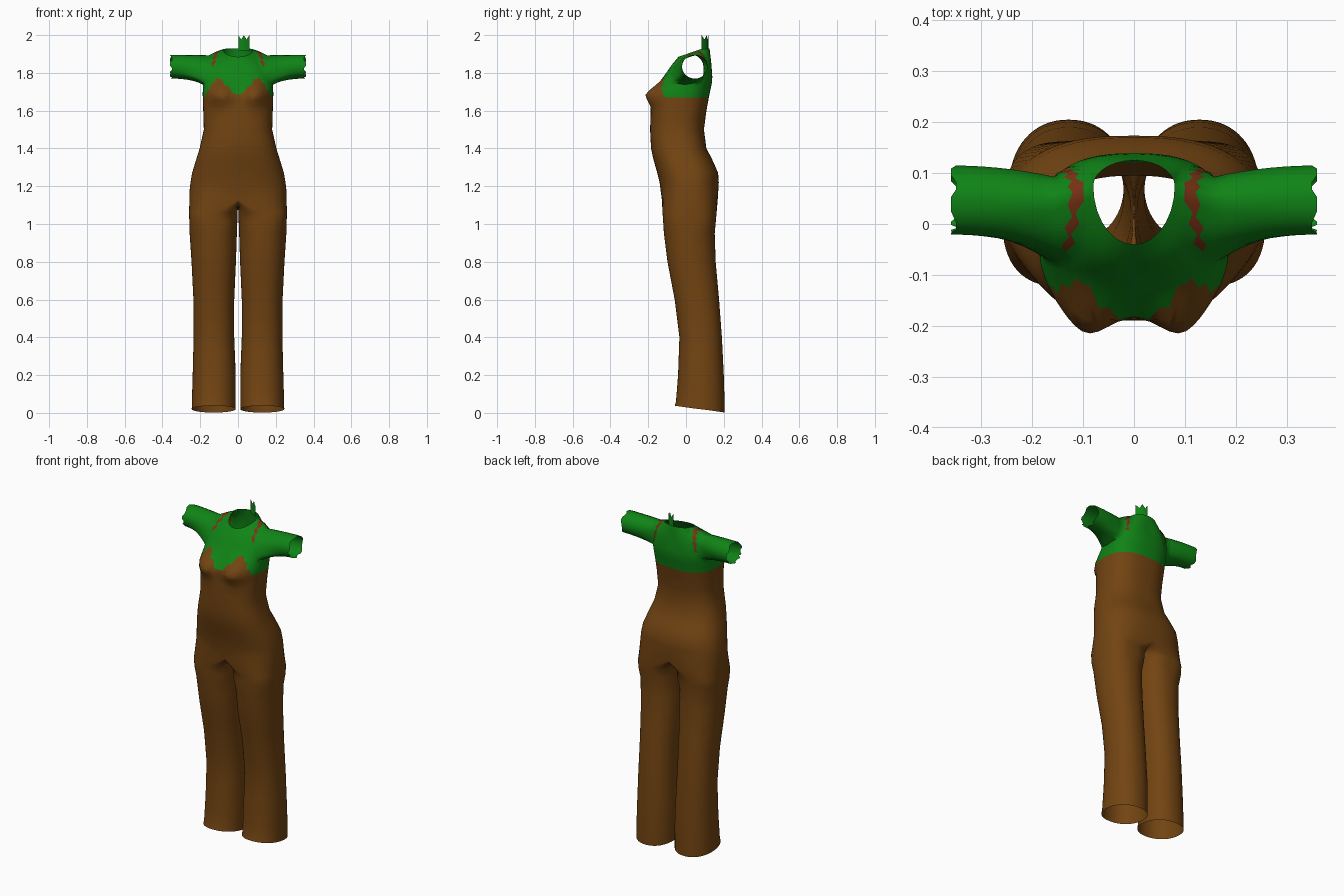
import bpy, bmesh
from math import sin, cos, pi, exp, atan2, radians
from mathutils import Vector

if "Cube" in bpy.data.objects:
    bpy.data.objects.remove(bpy.data.objects["Cube"])

N = 32              # segments from front centre round the left side to back centre
ARM_F, ARM_B = 10, 22   # columns where the armhole starts and ends
ROWS = 8            # rows in the shoulder panels


def material(name, rgb):
    m = bpy.data.materials.new(name)
    m.use_nodes = True
    m.diffuse_color = (*rgb, 1)
    m.node_tree.nodes["Principled BSDF"].inputs["Base Color"].default_value = (*rgb, 1)
    return m


BROWN = material("brown cloth", (0.17, 0.058, 0.006))
GREEN = material("green cloth", (0.005, 0.23, 0.008))
RUST = material("rust seam", (0.19, 0.033, 0.007))


def interp(table, k):
    """Piecewise linear lookup; returns the remaining columns at key k."""
    if k <= table[0][0]:
        return table[0][1:]
    for a, b in zip(table, table[1:]):
        if k <= b[0]:
            f = (k - a[0]) / (b[0] - a[0])
            return [p + (q - p) * f for p, q in zip(a[1:], b[1:])]
    return table[-1][1:]


def power(v, e):
    return abs(v) ** e * (1 if v >= 0 else -1)


def build(name, grids, mats, mirror=True):
    """Skin each grid (rows of points, closed flag, material rule) into one shell."""
    bm = bmesh.new()
    for rows, closed, rule in grids:
        vs = [[bm.verts.new(p) for p in row] for row in rows]
        n = len(rows[0])
        for r in range(len(rows) - 1):
            for i in range(n if closed else n - 1):
                j = (i + 1) % n
                f = bm.faces.new((vs[r][i], vs[r][j], vs[r + 1][j], vs[r + 1][i]))
                f.material_index = rule(r, i)
    bmesh.ops.remove_doubles(bm, verts=bm.verts, dist=0.0002)
    me = bpy.data.meshes.new(name)
    bm.to_mesh(me)
    bm.free()
    ob = bpy.data.objects.new(name, me)
    bpy.context.collection.objects.link(ob)
    for m in mats:
        me.materials.append(m)
    bpy.ops.object.select_all(action='DESELECT')
    ob.select_set(True)
    bpy.context.view_layer.objects.active = ob
    bpy.ops.object.shade_smooth_by_angle(angle=radians(60))
    if mirror:
        mod = ob.modifiers.new("mirror", 'MIRROR')
        mod.merge_threshold = 0.001
    return ob


def plain(r, i):
    return 0


# Torso: height, half width, front y, back y
TORSO = [(1.1, .26, -.125, .165), (1.2, .255, -.135, .175), (1.27, .243, -.152, .17),
         (1.34, .222, -.172, .14), (1.4, .203, -.185, .108), (1.5, .181, -.19, .095),
         (1.6, .184, -.187, .108), (1.69, .187, -.178, .125), (1.75, .185, -.14, .138),
         (1.8, .178, -.105, .14)]
# Legs: height, outer x, inner x, front y, back y
LEGS = [(0, .245, .012, -.06, .205), (.06, .244, .012, -.053, .204), (.2, .24, .012, -.042, .2),
        (.4, .235, .02, -.035, .19), (.6, .236, .02, -.06, .175), (.8, .246, .011, -.098, .157),
        (.95, .256, .006, -.117, .152), (1.06, .259, .002, -.124, .162)]


def torso_point(i, z):
    w, yf, yb = interp(TORSO, z)
    t = pi * i / N
    x = w * power(max(sin(t), 0), .8) if 0 < i < N else 0
    y = (yf + yb) / 2 - (yb - yf) / 2 * power(cos(t), .8)
    if cos(t) > 0:      # bust
        y -= .047 * exp(-((x - .097) / .06) ** 2 - ((z - 1.685) / .052) ** 2)
    return Vector((x, y, z))


def leg_ring(z):
    xo, xi, yf, yb = interp(LEGS, z)
    e = .75 if z > 1 else .92
    ring = []
    for j in range(2 * N):
        t = pi * j / N
        dz = .02 + .018 * cos(t) if z == 0 else 0   # slanted trouser hem
        ring.append(Vector(((xo + xi) / 2 + (xo - xi) / 2 * power(sin(t), e),
                            (yf + yb) / 2 - (yb - yf) / 2 * power(cos(t), e), z + dz)))
    return ring


def hem(i):
    """Ragged line between the brown bodice and the green top."""
    z = interp([(0, 1.685), (2, 1.72), (5, 1.778), (7, 1.755), (10, 1.7), (12, 1.67)], i)[0]
    return z + (.009 * (-1) ** i if 0 < i < 11 else 0)


def chest(i):
    return interp([(0, 1.8), (8, 1.795), (12, 1.75), (16, 1.738), (20, 1.75), (24, 1.78)], i)[0]


def ring_between(za, zb, f):
    return [torso_point(i, za(i) * (1 - f) + zb(i) * f) for i in range(N + 1)]


# Trousers and bodice, split into legs along the crotch line
hip = [torso_point(i, 1.18 - .05 * (1 - sin(pi * i / N)) ** 2) for i in range(N + 1)]
front, back = hip[0], hip[N]
crotch = []
for k in range(1, N):
    p = back.lerp(front, (1 - cos(pi * k / N)) / 2)
    p.z -= .03 * sin(pi * k / N)
    crotch.append(p)
leg_rows = [leg_ring(z) for z in (0, .06, .13, .2, .3, .4, .5, .6, .7, .8, .88, .95, 1.01, 1.06)]
leg_rows.append(hip + crotch)
body_rows = [hip] + [[torso_point(i, z) for i in range(N + 1)]
                     for z in (1.22, 1.27, 1.31, 1.35, 1.4, 1.45, 1.5, 1.55)]
body_rows += [ring_between(lambda i: 1.6, hem, k / 6) for k in range(7)]
build("trousers_and_bodice", [(leg_rows, True, plain), (body_rows, False, plain)], [BROWN])


# Green top: chest band, front and back panels, sleeve
def top_edge(i, centre):
    """Neckline from a centre point to the shoulder, then out along the shoulder."""
    side = Vector((.08, .075, 1.925))
    if i <= 7:
        u = pi / 2 * i / 7
        return Vector((side.x * sin(u), side.y + (centre.y - side.y) * cos(u),
                       side.z + (centre.z - side.z) * cos(u)))
    return Vector({8: (.1, .07, 1.918), 9: (.121, .062, 1.91), 10: (.155, .05, 1.893)}[i])


def panel(columns, centre, sign):
    rows = []
    for r in range(ROWS + 1):
        f = r / ROWS
        row = []
        for i in columns:
            k = min(i, N - i)
            p = torso_point(i, chest(i)).lerp(top_edge(k, centre), f)
            swell = sin(pi * f) * k / ARM_F
            p += Vector((0, sign * .02, .022)) * swell
            if k in (8, 9) and 0 < r < ROWS:     # torn seam edges
                p.x += .006 * (-1) ** (r + k)
            row.append(p)
        rows.append(row)
    return rows


band = [ring_between(hem, chest, k / 4) for k in range(5)]
front_panel = panel(range(ARM_F + 1), Vector((0, -.04, 1.885)), -1)
back_panel = panel(range(ARM_B, N + 1), Vector((0, .125, 1.93)), 1)
loop = band[-1][ARM_F:ARM_B + 1] + [row[0] for row in back_panel[1:]]
loop += [row[-1] for row in front_panel[ROWS - 1:0:-1]]
sleeve = []
for k in range(8):
    f = k / 7
    g = 1 - (1 - f) ** 2
    ring = []
    for n, p in enumerate(loop):
        a = atan2(p.z - 1.83, p.y - .045)
        ragged = .005 * (-1) ** (n // 2) if k == 7 else 0
        ring.append(Vector((p.x + (.355 + ragged - p.x) * f,
                            p.y + (.047 + .068 * cos(a) - p.y) * g,
                            p.z + (1.833 + .063 * sin(a) - p.z) * g)))
    sleeve.append(ring)


def front_seam(r, i):
    return 1 if i == 8 and r >= 2 else 0


def back_seam(r, i):
    return 1 if ARM_B + i == N - 9 and r >= 1 else 0


build("green_top", [(band, False, plain), (front_panel, False, front_seam),
                    (back_panel, False, back_seam), (sleeve, True, plain)], [GREEN, RUST])

# Torn scrap of collar standing up at the back of the neck
scrap = [[(.002 + .058 * u, .118 - .035 * u * u,
           1.915 + h + (.012 * (-1) ** k if h > .07 else 0))
          for k, u in enumerate((0, .25, .5, .75, 1))] for h in (0, .04, .073)]
build("collar_scrap", [(scrap, False, plain)], [GREEN], mirror=False)
